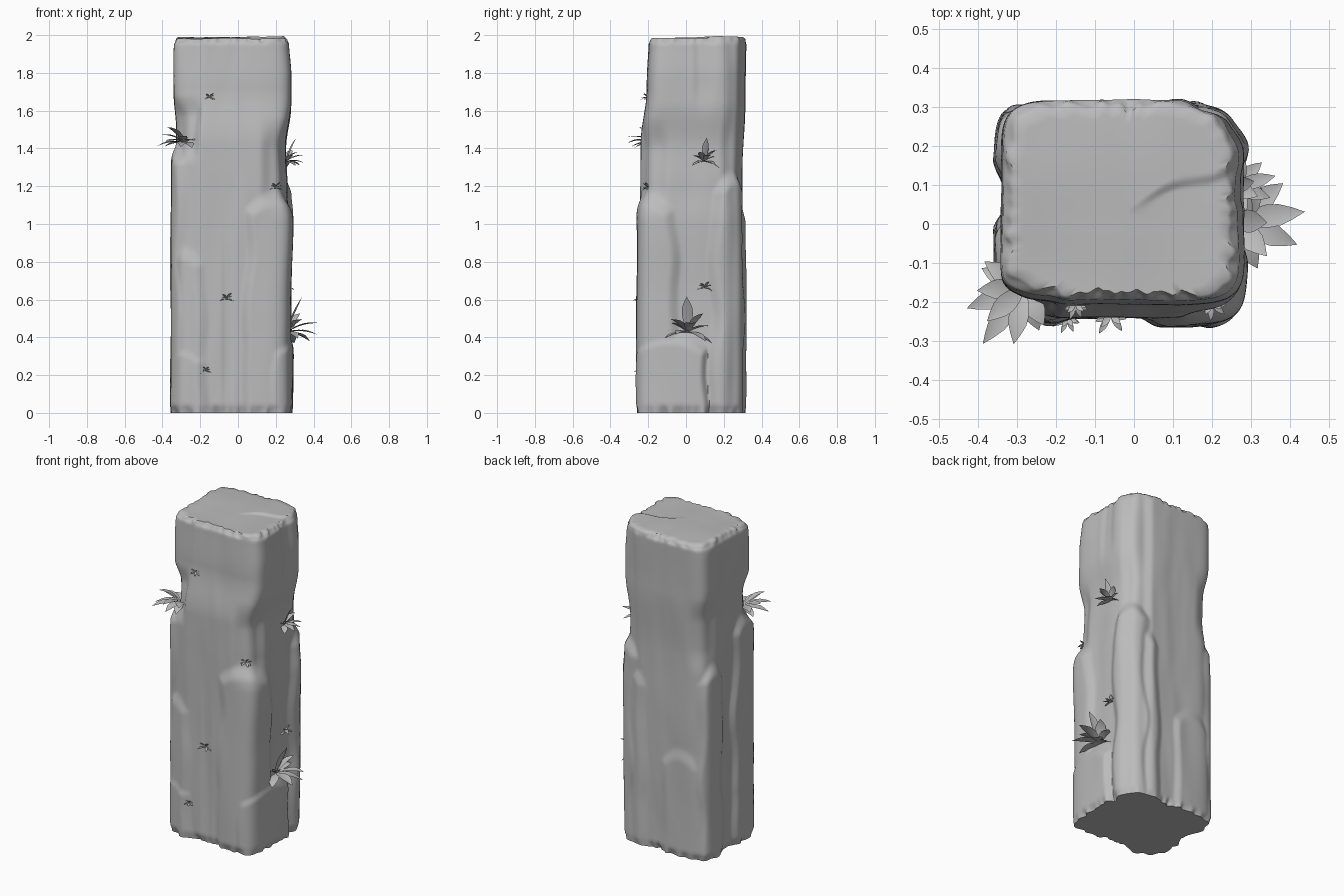
import bpy, bmesh, math, random
from mathutils import Vector, noise
from mathutils.bvhtree import BVHTree

if "Cube" in bpy.data.objects:
    bpy.data.objects.remove(bpy.data.objects["Cube"])

random.seed(4)
mat = bpy.data.materials.new("stone grey")
mat.diffuse_color = (0.5, 0.5, 0.5, 1)
mat.use_nodes = True
mat.node_tree.nodes["Principled BSDF"].inputs["Base Color"].default_value = mat.diffuse_color
leaf_mat = bpy.data.materials.new("leaf grey")
leaf_mat.diffuse_color = (0.5, 0.5, 0.5, 1)
leaf_mat.use_nodes = True
leaf_mat.node_tree.nodes["Principled BSDF"].inputs["Base Color"].default_value = leaf_mat.diffuse_color
CX, CY = -0.03, 0.03


def lerp(pts, z):
    for (z0, a), (z1, b) in zip(pts, pts[1:]):
        if z <= z1:
            t = (z - z0) / (z1 - z0)
            t = t * t * (3 - 2 * t)
            return a + (b - a) * t
    return pts[-1][1]


def smooth(t):
    t = max(0.0, min(1.0, t))
    return t * t * (3 - 2 * t)


# Side profiles of the pillar core: (height, position)
RIGHT = [(0, .255), (.6, .257), (1.0, .268), (1.2, .258), (1.4, .25), (1.65, .282), (1.78, .282), (2, .266)]
LEFT = [(0, -.335), (.8, -.33), (1.25, -.33), (1.5, -.326), (1.7, -.342), (1.9, -.342), (2, -.335)]
FRONT = [(0, -.24), (1.2, -.239), (1.42, -.238), (1.72, -.207), (2, -.195)]
BACK = [(0, .302), (.7, .302), (1.25, .297), (1.65, .312), (2, .318)]

# Split slabs leaning on the core: (angle, half width, top height, depth)
SLABS = [(-46, 29, 1.15, .026), (-20, 37, .42, .036), (38, 17, 1.26, .032),
         (-136, 20, .36, .028), (-140, 20, .87, .020), (-156, 19, 1.41, .027),
         (149, 13, 1.20, .028), (118, 22, .66, .016), (52, 16, 1.1, .02)]

# Hollows worn into the corners: (angle, half width, mid height, half height, depth)
HOLLOWS = [(-42, 15, 1.30, .22, .025), (-140, 14, 1.50, .15, .030), (45, 13, 1.0, 3, .026),
           (140, 13, 1.40, .2, .015), (-136, 11, 1.0, 3, .014), (-95, 6, .45, .5, .006),
           (12, 9, 1.85, .25, .010)]


def radius(deg, z):
    c, s = math.cos(math.radians(deg)), math.sin(math.radians(deg))
    a = abs(lerp(RIGHT if c > 0 else LEFT, z) - CX)
    b = abs(lerp(BACK if s > 0 else FRONT, z) - CY)
    n = 7
    r = ((abs(c) / a) ** n + (abs(s) / b) ** n) ** (-1 / n)
    lift = 0
    for ang, half, top, depth in SLABS:
        wob = 6 * noise.noise(Vector((ang, z * 3, 0)))
        d = abs((deg - ang + wob + 180) % 360 - 180)
        w = half * (0.88 + 0.15 * min(1, (top - z) * 1.5))
        dome = top - 0.09 * (d / half) ** 2
        m = min(smooth((w - d) / 10 + .5), smooth((dome - z) / .09 + .3))
        lift = max(lift, depth * m)
    for ang, half, mid, hh, depth in HOLLOWS:
        d = abs((deg - ang + 180) % 360 - 180) / half
        lift -= depth * smooth(1.4 - d) * smooth(1.5 - 1.2 * abs(z - mid) / hh)
    # broad weathering and edge softening at the ends
    p = Vector((c * 2.2, s * 2.2, z * 1.8))
    r += lift + 0.006 * noise.noise(p) + 0.002 * noise.noise(Vector((c * 4, s * 4, z * 4)))
    end = min(z, 2 - z)
    chip = 0.013 + 0.022 * noise.noise(Vector((c * 8, s * 8, 3)))
    return r - max(chip, .003) * (1 - smooth(end / .045))


def top_height(x, y):
    # shallow step that divides the cap
    edge = y - (0.03 + 0.5 * max(0, x) + 0.02 * math.sin(x * 20))
    step = smooth(edge / .03 + .5) * smooth((x + .05) / .15)
    return 1.985 + 0.010 * step + 0.010 * noise.noise(Vector((x * 4, y * 4, 7)))


def new_object(name, bm, material, angle):
    me = bpy.data.meshes.new(name)
    bm.to_mesh(me)
    ob = bpy.data.objects.new(name, me)
    me.materials.append(material)
    bpy.context.collection.objects.link(ob)
    bpy.ops.object.select_all(action='DESELECT')
    ob.select_set(True)
    bpy.context.view_layer.objects.active = ob
    bpy.ops.object.shade_smooth_by_angle(angle=math.radians(angle))
    return ob


# Rock pillar: stacked rings, then a cap of shrinking rings
N, M, CAP = 220, 130, 14
bm = bmesh.new()
rings = []
for j in range(M + CAP):
    ring = []
    for i in range(N):
        deg = i * 360 / N - 180
        z = min(j / (M - 1), 1) * 2
        k = 1 if j < M else 1 - (j - M + 1) / (CAP + 1)
        if j == M:
            k = 0.965
        r = radius(deg, z) * k
        x = CX + r * math.cos(math.radians(deg))
        y = CY + r * math.sin(math.radians(deg))
        if j >= M:
            z = top_height(x, y)
        elif z > 1.95:
            z = 1.95 + (z - 1.95) / .05 * (top_height(x, y) - .010 - 1.95)
        ring.append(bm.verts.new((x, y, z)))
    rings.append(ring)
for lo, hi in zip(rings, rings[1:]):
    for i in range(N):
        bm.faces.new((lo[i], lo[(i + 1) % N], hi[(i + 1) % N], hi[i]))
bm.faces.new(rings[-1])
bm.faces.new(rings[0][::-1])
bm.normal_update()
tree = BVHTree.FromBMesh(bm)
new_object("rock_pillar", bm, mat, 50)
bm.free()


def leaf(bm, base, direction, length, width, droop):
    # arched blade with a raised fold along the middle
    side = direction.cross(Vector((0, 0, 1)))
    side = side.normalized() if side.length > .05 else Vector((0, 1, 0))
    up = side.cross(direction).normalized()
    prev = None
    steps = 6
    for i in range(steps + 1):
        t = i / steps
        mid = base + direction * length * t - Vector((0, 0, droop * length * t * t))
        w = width * (0.2 + 0.8 * math.sin(math.pi * min(1, t * .85 + .05) ** 1.2)) * (1 - t ** 5) + .0004
        row = [bm.verts.new(mid + side * w * q + up * w * .25 * abs(q)) for q in (-.5, 0, .5)]
        if prev:
            for a in (0, 1):
                bm.faces.new((prev[a], prev[a + 1], row[a + 1], row[a]))
        prev = row


# Leaf fan: (turn from outward, elevation, relative length)
FAN = [(0, 72, 1), (-42, 50, .8), (42, 52, .85), (-80, 40, .68), (78, 38, .65), (-28, 10, .78),
       (32, 4, .72), (-66, 2, .6), (66, -2, .6), (4, 32, 1.0)]


def plant(name, point, facing, size, fan, width=.28):
    out = Vector((math.cos(math.radians(facing)), math.sin(math.radians(facing)), 0))
    hit = tree.ray_cast(Vector(point) + out * .5, -out)[0]
    base = (hit or Vector(point)) - out * .004
    bm = bmesh.new()
    for turn, elev, rel in fan:
        a = math.radians(facing + turn + random.uniform(-8, 8))
        e = math.radians(elev + random.uniform(-6, 6))
        d = Vector((math.cos(a) * math.cos(e), math.sin(a) * math.cos(e), math.sin(e)))
        ln = size * rel * random.uniform(.94, 1.04)
        leaf(bm, base, d, ln, size * width, .3 if elev < 60 else .06)
    new_object(name, bm, leaf_mat, 40)
    bm.free()


# Large ferns on ledges
plant("fern_lower_right", (.28, .01, .425), 0, .225, FAN)
plant("fern_middle_right", (.27, .10, 1.33), 15, .14, FAN)
plant("fern_upper_left", (-.28, -.16, 1.43), -135, .195,
      [(t, e * .62, r) for t, e, r in FAN])
# Small sprouts on the faces
for i, (p, f, s) in enumerate([((-.15, -.22, 1.67), -90, .055), ((.205, -.22, 1.19), -70, .065),
                               ((-.06, -.25, .60), -90, .075), ((-.17, -.25, .22), -90, .055),
                               ((.28, .10, .66), 0, .075)]):
    plant("sprout_%d" % (i + 1), p, f, s, FAN[1:9], .24)
